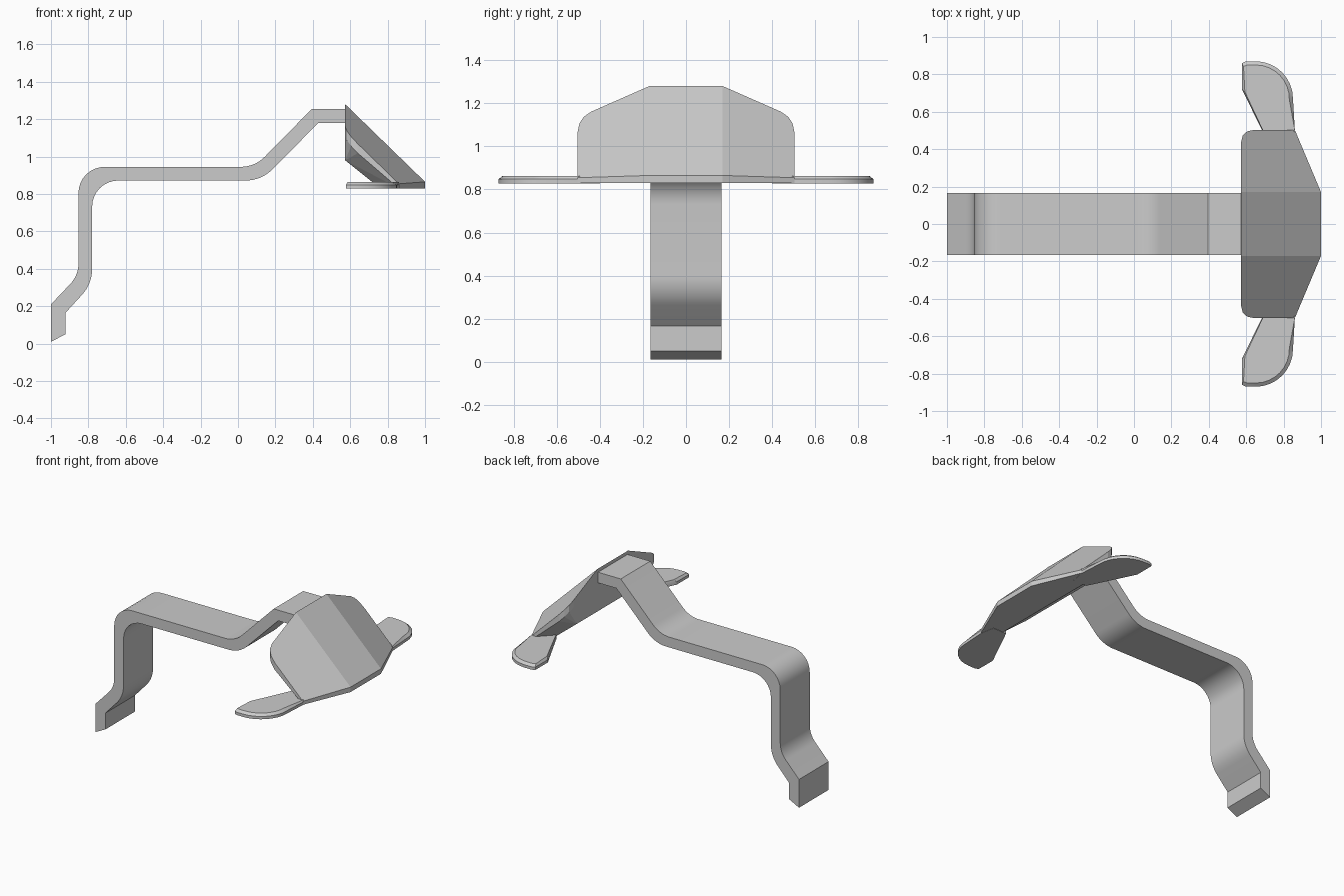
import bpy, bmesh, math
from mathutils import Vector

if "Cube" in bpy.data.objects:
    bpy.data.objects.remove(bpy.data.objects["Cube"])

grey = bpy.data.materials.new("plain grey")
grey.diffuse_color = (0.6, 0.6, 0.6, 1)
grey.use_nodes = True
grey.node_tree.nodes["Principled BSDF"].inputs["Base Color"].default_value = grey.diffuse_color


def finish(name, bm, smooth=False):
    bmesh.ops.recalc_face_normals(bm, faces=bm.faces)
    me = bpy.data.meshes.new(name)
    bm.to_mesh(me)
    bm.free()
    me.materials.append(grey)
    ob = bpy.data.objects.new(name, me)
    bpy.context.collection.objects.link(ob)
    if smooth:
        bpy.context.view_layer.objects.active = ob
        ob.select_set(True)
        bpy.ops.object.shade_smooth_by_angle(angle=math.radians(25))
        ob.select_set(False)
    return ob


def rounded(points, n=8):
    """Round each (x, z, radius) corner with an arc."""
    out = []
    for i, (x, z, r) in enumerate(points):
        p = Vector((x, z))
        if r == 0:
            out.append(p)
            continue
        a = (Vector(points[i - 1][:2]) - p).normalized()
        b = (Vector(points[(i + 1) % len(points)][:2]) - p).normalized()
        half = a.angle(b) / 2
        c = p + (a + b).normalized() * r / math.sin(half)
        s = p + a * r / math.tan(half) - c
        e = p + b * r / math.tan(half) - c
        ang = s.angle(e)
        for k in range(n + 1):
            t = k / n
            out.append(c + (s * math.sin((1 - t) * ang) + e * math.sin(t * ang)) / math.sin(ang))
    return out


# Bent strap: side profile extruded across the width
profile = rounded([
    (-1, 0.01, 0), (-1, 0.21, 0), (-0.853, 0.365, 0.16), (-0.853, 0.945, 0.14),
    (0.09, 0.945, 0.18), (0.395, 1.255, 0), (0.58, 1.255, 0), (0.58, 1.18, 0),
    (0.43, 1.18, 0), (0.125, 0.872, 0.2), (-0.78, 0.872, 0.14),
    (-0.78, 0.32, 0.2), (-0.922, 0.165, 0), (-0.922, 0.05, 0)])
bm = bmesh.new()
face = bm.faces.new([bm.verts.new((p.x, -0.165, p.y)) for p in profile])
ext = bmesh.ops.extrude_face_region(bm, geom=[face])
bmesh.ops.translate(bm, vec=(0, 0.33, 0),
                    verts=[v for v in ext["geom"] if isinstance(v, bmesh.types.BMVert)])
finish("bent_strap", bm, True)

# Faceted shield: sloping outer panels, thin rim, tapered underside
outline = [(0.573, 0.17), (0.573, 0.44), (0.582, 0.475), (0.605, 0.495),
           (0.64, 0.503), (0.86, 0.503), (1, 0.17)]
under = [(0.573, 0.40, 0.98), (0.71, 0.40, 0.87), (0.76, 0.40, 0.83)]
bm = bmesh.new()
for s in (-1, 1):
    for x, y in outline:
        z = 1.28 - (x - 0.573) * 0.972 - 0.44 * (y - 0.17)
        bm.verts.new((x, s * y, z))
        bm.verts.new((x, s * y, max(0.83, z - 0.05)))
    for x, y, z in under:
        bm.verts.new((x, s * y, z))
hull = bmesh.ops.convex_hull(bm, input=bm.verts)
bmesh.ops.delete(bm, geom=[v for v in bm.verts if not v.link_faces], context="VERTS")
bmesh.ops.dissolve_limit(bm, angle_limit=math.radians(1), verts=bm.verts, edges=bm.edges)
finish("shield", bm)

# Side wings: flat lobes with a bevelled outer edge
arc = [(0.65 + 0.2 * math.sin(t), 0.67 + 0.2 * math.cos(t))
       for t in (k * math.pi / 16 for k in range(9))]
lobe = [(0.577, 0.86), (0.60, 0.87)] + arc + [(0.86, 0.50), (0.84, 0.40),
                                            (0.735, 0.40), (0.577, 0.72)]
centre = Vector((0.68, 0.64))
for side, s in (("left", 1), ("right", -1)):
    bm = bmesh.new()
    rings = []
    for z, inset in ((0.828, 0), (0.848, 0), (0.863, 0.02)):
        ring = []
        for x, y in lobe:
            d = (centre - Vector((x, y))).normalized() * (inset if y > 0.6 else 0)
            ring.append(bm.verts.new((x + d.x, s * (y + d.y), z)))
        rings.append(ring)
    n = len(lobe)
    for a, b in zip(rings, rings[1:]):
        for i in range(n):
            bm.faces.new((a[i], a[(i + 1) % n], b[(i + 1) % n], b[i]))
    bm.faces.new(rings[0])
    bm.faces.new(rings[-1])
    finish(side + "_wing", bm, True)
